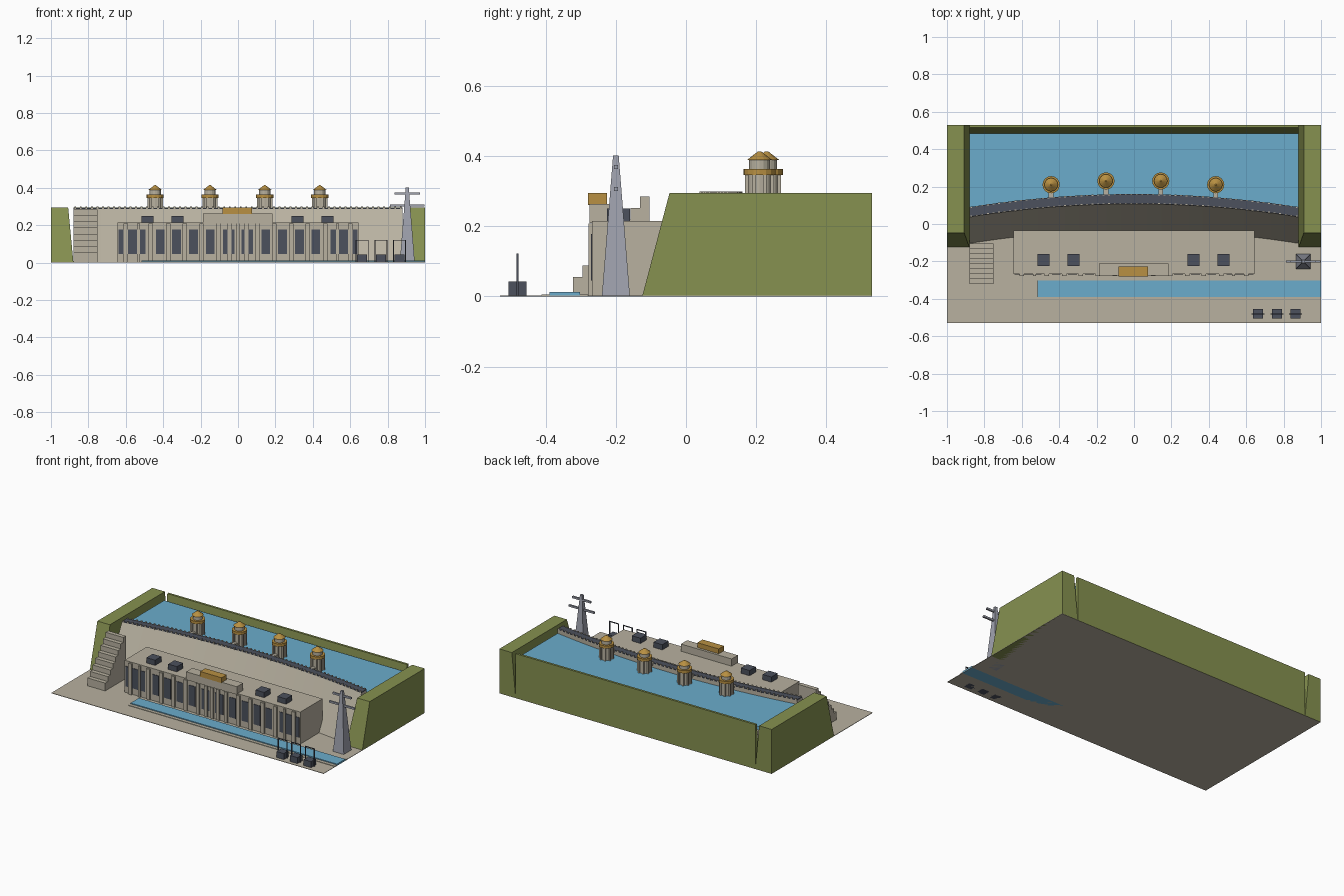
import bpy, bmesh, math
from mathutils import Matrix, Vector

if "Cube" in bpy.data.objects:
    bpy.data.objects.remove(bpy.data.objects["Cube"])


def srgb(r, g, b):
    return tuple(((c / 255 + 0.055) / 1.055) ** 2.4 for c in (r, g, b)) + (1,)


def material(name, *rgb):
    m = bpy.data.materials.new(name)
    m.diffuse_color = srgb(*rgb)
    m.use_nodes = True
    m.node_tree.nodes["Principled BSDF"].inputs["Base Color"].default_value = m.diffuse_color
    return m


concrete = material("concrete", 184, 177, 160)
grass = material("grass", 134, 145, 80)
water = material("water", 107, 172, 204)
dark = material("dark_grey", 76, 81, 93)
gold = material("gold", 184, 144, 66)
steel = material("steel", 160, 163, 175)


def finish(name, bm, mat):
    bmesh.ops.recalc_face_normals(bm, faces=bm.faces)
    me = bpy.data.meshes.new(name)
    bm.to_mesh(me)
    bm.free()
    me.materials.append(mat)
    ob = bpy.data.objects.new(name, me)
    bpy.context.collection.objects.link(ob)
    return ob


def add_box(bm, x0, x1, y0, y1, z0, z1):
    size = Matrix.Diagonal((x1 - x0, y1 - y0, z1 - z0, 1))
    mid = Matrix.Translation(((x0 + x1) / 2, (y0 + y1) / 2, (z0 + z1) / 2))
    bmesh.ops.create_cube(bm, size=1, matrix=mid @ size)


def boxes(name, mat, *dims):
    bm = bmesh.new()
    for d in dims:
        add_box(bm, *d)
    return finish(name, bm, mat)


def frustum(name, mat, low, high, z0, z1):
    """Block with different rectangles (x0, x1, y0, y1) at bottom and top."""
    bm = bmesh.new()
    rings = []
    for (x0, x1, y0, y1), z in ((low, z0), (high, z1)):
        rings.append([bm.verts.new((x, y, z)) for x, y in
                      ((x0, y0), (x1, y0), (x1, y1), (x0, y1))])
    bm.faces.new(rings[0])
    bm.faces.new(rings[1])
    for i in range(4):
        j = (i + 1) % 4
        bm.faces.new((rings[0][i], rings[0][j], rings[1][j], rings[1][i]))
    return finish(name, bm, mat)


def arc(x):
    """Bow of the dam in plan."""
    return -0.07 * (x / 0.88) ** 2


def swept(name, mat, profile, steps=24, follow_all=True):
    """Sweep a (y, z) profile along the bowed dam line."""
    bm = bmesh.new()
    rings = []
    for i in range(steps + 1):
        x = -0.88 + 1.76 * i / steps
        rings.append([bm.verts.new((x, y + (arc(x) if follow_all or y < 0.3 else 0), z))
                      for y, z in profile])
    n = len(profile)
    for a, b in zip(rings, rings[1:]):
        for k in range(n):
            bm.faces.new((a[k], a[(k + 1) % n], b[(k + 1) % n], b[k]))
    bm.faces.new(rings[0])
    bm.faces.new(rings[-1])
    return finish(name, bm, mat)


def lathe(name, mat, x, y, parts, sides=16):
    """Stack of cones given as (bottom radius, top radius, z0, z1)."""
    bm = bmesh.new()
    for r0, r1, z0, z1 in parts:
        bmesh.ops.create_cone(bm, cap_ends=True, segments=sides, radius1=r0, radius2=r1,
                              depth=z1 - z0, matrix=Matrix.Translation((x, y, (z0 + z1) / 2)))
    return finish(name, bm, mat)


# Ground, banks and rear embankment
boxes("ground", concrete, (-1, 1, -0.53, 0.53, 0, 0.003))
for s, side in ((-1, "left"), (1, "right")):
    frustum(side + "_bank", grass,
            (min(s, s * .88), max(s, s * .88), -0.125, 0.53),
            (min(s, s * .908), max(s, s * .908), -0.047, 0.53), 0, 0.295)
frustum("rear_bank", grass, (-.88, .88, .483, .53), (-.88, .88, .515, .53), 0, 0.295)

# Dam wall, crest road, parapets and reservoir
swept("dam_wall", concrete, [(-0.035, 0), (0.108, 0.287), (0.16, 0.287), (0.16, 0)])
swept("crest_road", dark, [(0.108, 0.287), (0.108, 0.293), (0.16, 0.293), (0.16, 0.287)])
bm = bmesh.new()
for i in range(60):
    x = -0.87 + 1.74 * i / 59
    for y in (0.110, 0.158):
        yy = y + arc(x)
        add_box(bm, x - .005, x + .005, yy - .003, yy + .003, 0.285, 0.299)
finish("parapet_posts", bm, concrete)
swept("reservoir", water, [(0.155, 0.24), (0.155, 0.262), (0.483, 0.262), (0.483, 0.24)],
      follow_all=False)

# Intake towers with columns, gold ring, lantern, roof and footbridge
for x, y in ((-.443, .21), (-.15, .23), (.143, .23), (.437, .21)):
    lathe("tower_body", concrete, x, y, [(.036, .036, .2, .35), (.03, .03, .36, .392)])
    lathe("tower_gold", gold, x, y, [(.046, .046, .346, .364), (.036, .004, .389, .414)])
    bm = bmesh.new()
    for k in range(8):
        a = math.tau * (k + .5) / 8
        cx, cy = x + .039 * math.cos(a), y + .039 * math.sin(a)
        add_box(bm, cx - .005, cx + .005, cy - .005, cy + .005, 0.2, 0.347)
    finish("tower_columns", bm, concrete)
    boxes("tower_bridge", concrete, (x - .013, x + .013, .155 + arc(x), y, .278, .29))

# Powerhouse hall, windows and ribs
boxes("powerhouse", concrete, (-.645, .645, -.268, -.035, 0, .215))
bays = [(.02, .034), (.055, .08), (.125, .172), (.215, .262), (.305, .352),
        (.393, .438), (.495, .525), (.54, .588), (.612, .638)]
spans = sorted(bays + [(-b, -a) for a, b in bays])
boxes("windows", dark, *[(a, b, -.271, -.26, .045, .178) for a, b in spans])
boxes("wall_ribs", concrete, *[((b + c) / 2 - min(.012, (c - b) / 2),
                                (b + c) / 2 + min(.012, (c - b) / 2),
                                -.278, -.26, 0, .208)
                               for (_, b), (c, _) in zip(spans, spans[1:])])

# Roof equipment
boxes("roof_block", concrete, (-.188, .184, -.275, -.21, .21, .263))
boxes("roof_sign_block", gold, (-.082, .075, -.28, -.226, .26, .295))
boxes("roof_units", dark, *[(x - .032, x + .032, -.225, -.16, .214, .25)
                            for x in (-.483, -.323, .318, .478)])

# Stairs beside the hall
boxes("stairs", concrete, *[(-.88, -.75, -.322 + .0272 * i, -.322 + .0272 * (i + 1), 0,
                             .055 + .0329 * i) for i in range(8)])

# Outflow channel with curbs
boxes("channel_water", water, (-.515, 1, -.39, -.303, 0, .012))
boxes("channel_curbs", concrete, (-.515, 1, -.412, -.39, 0, .006),
      (-.515, 1, -.303, -.28, 0, .006))

# Transformers with wire frames
for x in (.664, .764, .864):
    boxes("transformer", dark, (x - .027, x + .027, -.506, -.455, 0, .043))
    boxes("transformer_frame", dark,
          (x - .035, x - .030, -.483, -.478, 0, .122),
          (x + .030, x + .035, -.483, -.478, 0, .122),
          (x - .035, x + .035, -.483, -.478, .117, .122))

# Power pylon and cross arms
px, py = .905, -.2
frustum("pylon", steel, (px - .04, px + .04, py - .04, py + .04),
        (px - .008, px + .008, py - .008, py + .008), 0, .402)
boxes("pylon_arms", steel, (px - .068, px + .068, py - .006, py + .006, .363, .375),
      (px - .093, px + .093, py - .006, py + .006, .3, .312))
